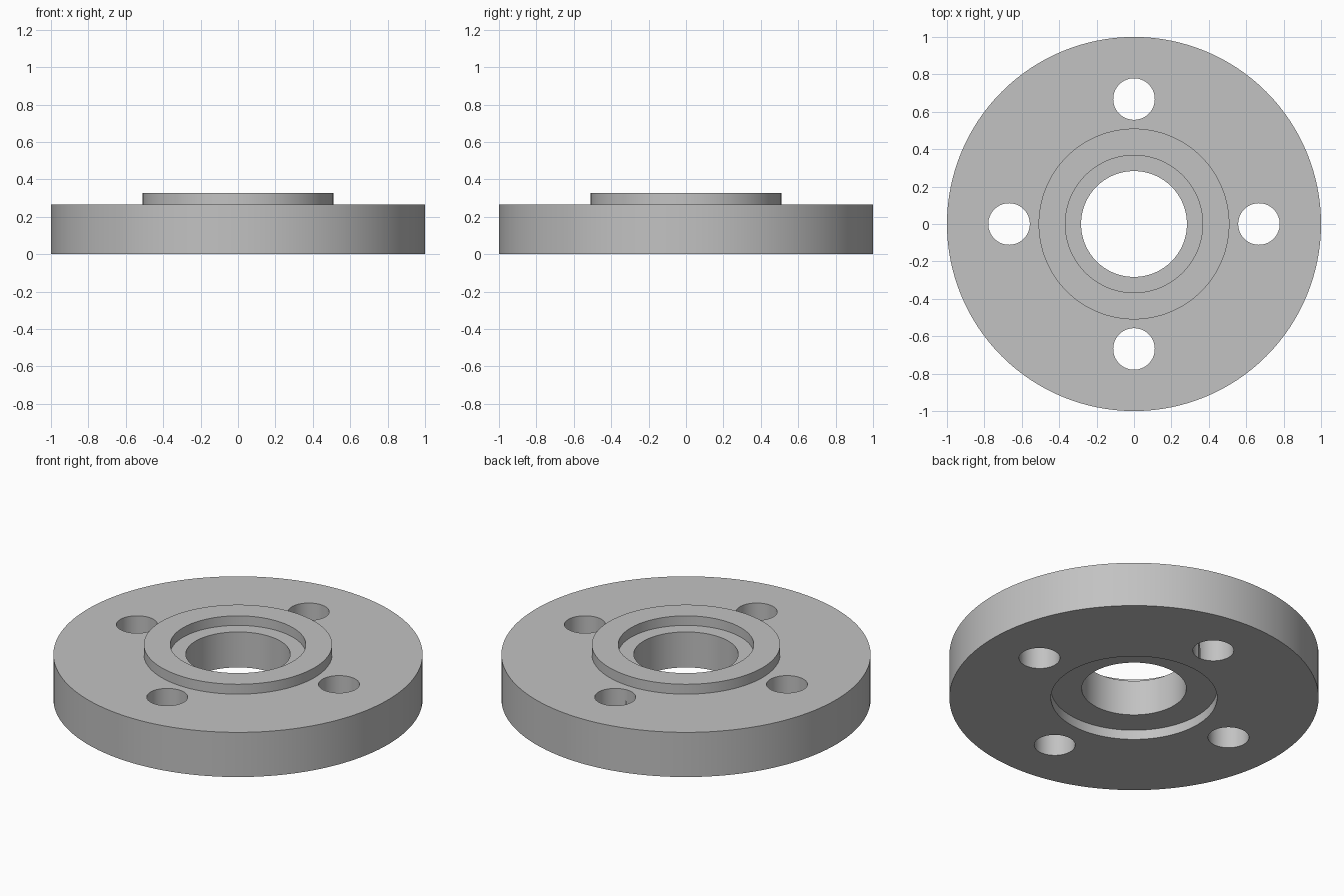
import bpy
import bmesh
from math import radians, pi, cos, sin

cube = bpy.data.objects.get("Cube")
if cube:
    bpy.data.objects.remove(cube, do_unlink=True)

PLATE_TOP, FACE_TOP, RECESS = 0.267, 0.326, 0.057
BORE_R, STEP_R, FACE_R, RECESS_R = 0.283, 0.367, 0.51, 0.45
HOLE_R, HOLE_CIRCLE = 0.111, 0.668

steel = bpy.data.materials.new("plain_grey_steel")
steel.use_nodes = True
grey = (0.54, 0.54, 0.54, 1)
steel.diffuse_color = grey
steel.node_tree.nodes["Principled BSDF"].inputs["Base Color"].default_value = grey


def lathe(name, profile, segments=128):
    """Spin a closed (radius, z) profile around the z axis."""
    bm = bmesh.new()
    rings = [[bm.verts.new((r * cos(2 * pi * i / segments),
                            r * sin(2 * pi * i / segments), z))
              for i in range(segments)] for r, z in profile]
    for a, b in zip(rings, rings[1:] + rings[:1]):
        for i in range(segments):
            j = (i + 1) % segments
            bm.faces.new((a[i], a[j], b[j], b[i]))
    bmesh.ops.recalc_face_normals(bm, faces=bm.faces)
    mesh = bpy.data.meshes.new(name)
    bm.to_mesh(mesh)
    bm.free()
    obj = bpy.data.objects.new(name, mesh)
    bpy.context.collection.objects.link(obj)
    mesh.materials.append(steel)
    return obj


# Flange body: bore, underside recess, rim, raised face and stepped seat
flange = lathe("flange", [
    (BORE_R, RECESS), (RECESS_R, RECESS), (RECESS_R, 0),
    (1, 0), (1, PLATE_TOP),
    (FACE_R, PLATE_TOP), (FACE_R, FACE_TOP),
    (STEP_R, FACE_TOP), (STEP_R, FACE_TOP - RECESS), (BORE_R, FACE_TOP - RECESS),
])

# Four bolt holes
for k in range(4):
    a = k * pi / 2
    bpy.ops.mesh.primitive_cylinder_add(
        vertices=64, radius=HOLE_R, depth=1,
        location=(HOLE_CIRCLE * cos(a), HOLE_CIRCLE * sin(a), 0.1))
    cutter = bpy.context.object
    cutter.name = f"bolt_hole_cutter_{k + 1}"
    cutter.data.materials.append(steel)
    cut = flange.modifiers.new("bolt_hole", "BOOLEAN")
    cut.operation, cut.solver, cut.object = "DIFFERENCE", "EXACT", cutter
    bpy.ops.object.select_all(action="DESELECT")
    bpy.context.view_layer.objects.active = flange
    flange.select_set(True)
    bpy.ops.object.modifier_apply(modifier=cut.name)
    bpy.data.objects.remove(cutter, do_unlink=True)

# Smooth walls, crisp rims
bpy.ops.object.shade_smooth_by_angle(angle=radians(30))
